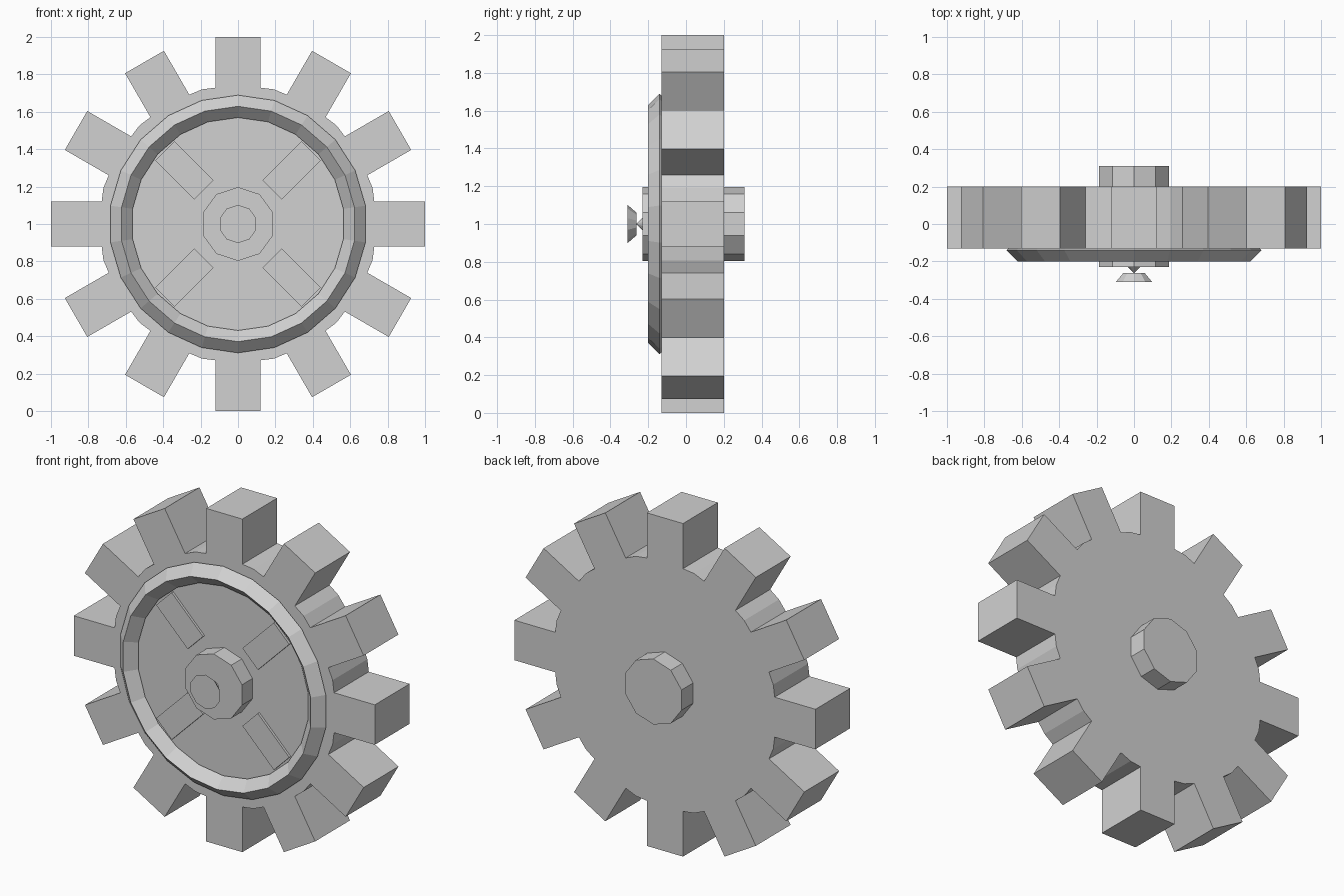
import bpy, bmesh
from math import radians, sin, cos, pi
from mathutils import Matrix, Vector

cube = bpy.data.objects.get("Cube")
if cube:
    bpy.data.objects.remove(cube)

CENTRE = Vector((0, 0, 1))
FRONT, BACK = -0.13, 0.2

grey = bpy.data.materials.new("light_grey")
grey.use_nodes = True
grey.diffuse_color = (0.64, 0.64, 0.64, 1)
grey.node_tree.nodes["Principled BSDF"].inputs["Base Color"].default_value = grey.diffuse_color


def add_object(name, bm):
    bmesh.ops.recalc_face_normals(bm, faces=bm.faces)
    mesh = bpy.data.meshes.new(name)
    bm.to_mesh(mesh)
    bm.free()
    mesh.materials.append(grey)
    obj = bpy.data.objects.new(name, mesh)
    obj.location = CENTRE
    bpy.context.collection.objects.link(obj)
    return obj


def round_part(name, y_back, y_front, r_back, r_front, sides=10):
    """Capped cylinder or cone along the gear axis."""
    bm = bmesh.new()
    place = Matrix.Translation((0, (y_back + y_front) / 2, 0)) @ Matrix.Rotation(pi / 2, 4, 'X')
    bmesh.ops.create_cone(bm, cap_ends=True, segments=sides, radius1=r_back,
                          radius2=r_front, depth=y_back - y_front, matrix=place)
    return add_object(name, bm)


# Toothed wheel: one tooth and half-gap corner, repeated around the axis
TEETH, HALF_WIDTH, ROOT, TIP = 12, 0.12, 0.745, 1.0
step = 2 * pi / TEETH
corner = Vector((ROOT * sin(step / 2), 0, ROOT * cos(step / 2)))
tooth = [Vector((-HALF_WIDTH, 0, 0.729)), Vector((-HALF_WIDTH, 0, TIP)),
         Vector((HALF_WIDTH, 0, TIP)), Vector((HALF_WIDTH, 0, 0.729)), corner]
bm = bmesh.new()
outline = []
for i in range(TEETH):
    turn = Matrix.Rotation(i * step, 3, 'Y')
    outline += [bm.verts.new(turn @ p + Vector((0, FRONT, 0))) for p in tooth]
face = bm.faces.new(outline)
walls = bmesh.ops.extrude_face_region(bm, geom=[face], use_keep_orig=True)
moved = [v for v in walls["geom"] if isinstance(v, bmesh.types.BMVert)]
bmesh.ops.translate(bm, verts=moved, vec=(0, BACK - FRONT, 0))
add_object("toothed_wheel", bm)

# Raised rim with a diamond section
bpy.ops.mesh.primitive_torus_add(major_segments=22, minor_segments=4,
                                 major_radius=0.629, minor_radius=0.06,
                                 location=(0, -0.14, 1),
                                 rotation=(radians(90), radians(90), 0))
rim = bpy.context.object
rim.name = "front_rim"
rim.data.materials.append(grey)
for poly in rim.data.polygons:
    poly.use_smooth = False

# Four low diagonal plates inside the rim
for i in range(4):
    bm = bmesh.new()
    place = (Matrix.Rotation(radians(45 + 90 * i), 4, 'Y')
             @ Matrix.Translation((0, FRONT, 0.405))
             @ Matrix.Diagonal((0.145, 0.03, 0.295, 1)))
    bmesh.ops.create_cube(bm, size=1, matrix=place)
    add_object(f"spoke_plate_{i + 1}", bm)

# Axle through the wheel, with a pointed tip and a flared cap in front
round_part("axle", 0.31, -0.23, 0.197, 0.197)
round_part("axle_point", -0.22, -0.262, 0.045, 0.0)
round_part("axle_cap", -0.262, -0.31, 0.06, 0.102)
